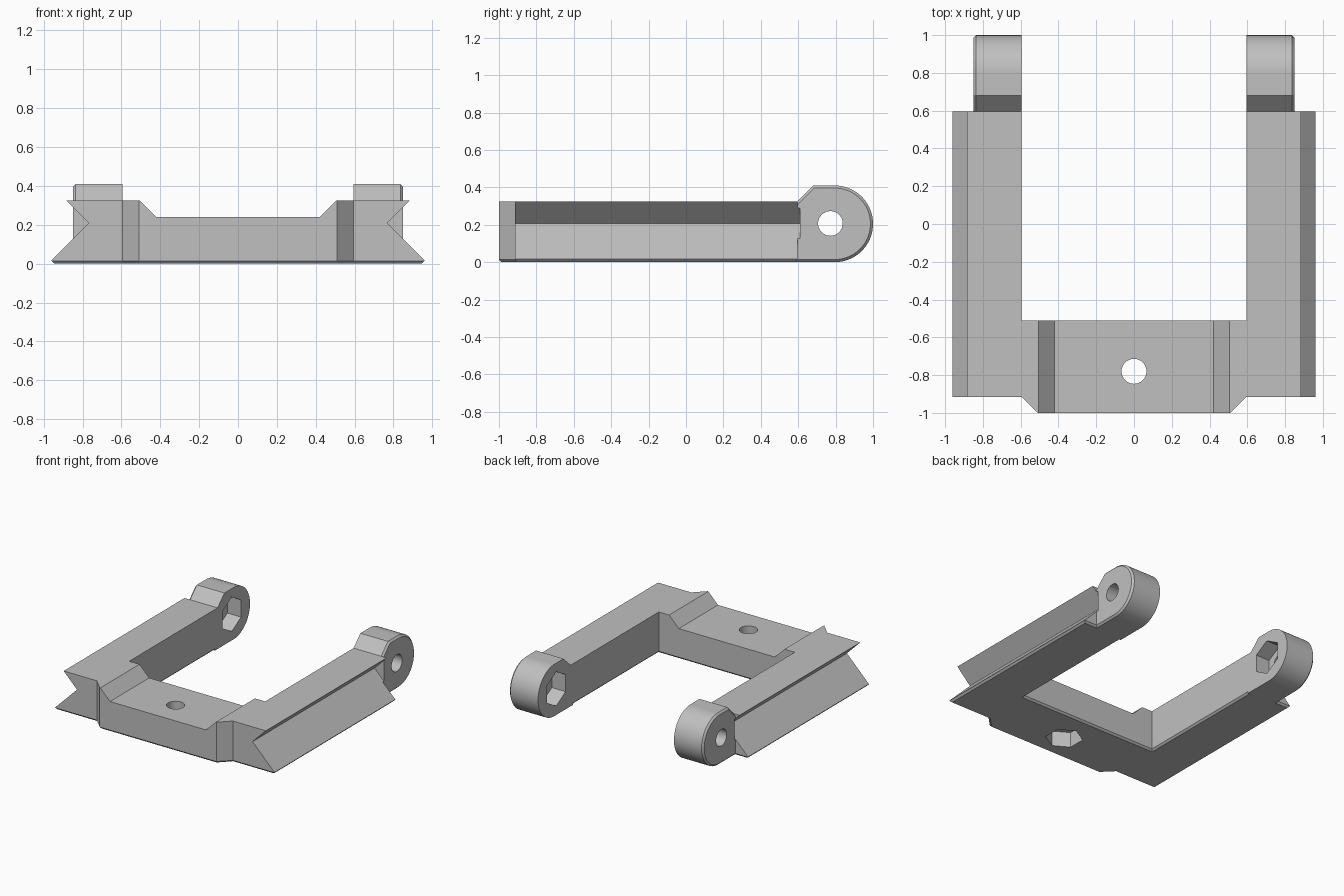
import bpy, bmesh
from math import sin, cos, pi, radians
from mathutils import Vector

old = bpy.data.objects.get("Cube")
if old:
    bpy.data.objects.remove(old)

grey = bpy.data.materials.new("plain_grey")
grey.use_nodes = True
COLOUR = (0.527, 0.527, 0.527, 1)
grey.diffuse_color = COLOUR
grey.node_tree.nodes["Principled BSDF"].inputs["Base Color"].default_value = COLOUR


def place(axis, p, t):
    """Put a profile point in 3D: axis x uses (y, z), y uses (x, z), z uses (x, y)."""
    return {"x": (t, *p), "y": (p[0], t, p[1]), "z": (*p, t)}[axis]


def prism(name, points, axis, lo, hi, bevel_if=None):
    """Extrude a profile along an axis, chamfering the edges that pass the test."""
    bm = bmesh.new()
    face = bm.faces.new([bm.verts.new(place(axis, p, lo)) for p in points])
    extruded = bmesh.ops.extrude_face_region(bm, geom=[face])["geom"]
    move = Vector(place(axis, (0, 0), hi - lo))
    bmesh.ops.translate(bm, vec=move, verts=[v for v in extruded if isinstance(v, bmesh.types.BMVert)])
    bmesh.ops.recalc_face_normals(bm, faces=bm.faces)
    if bevel_if:
        edges = [e for e in bm.edges if all(bevel_if(v.co) for v in e.verts)]
        bmesh.ops.bevel(bm, geom=edges, offset=0.014, offset_type="OFFSET", segments=1, affect="EDGES")
    mesh = bpy.data.meshes.new(name)
    bm.to_mesh(mesh)
    bm.free()
    mesh.materials.append(grey)
    obj = bpy.data.objects.new(name, mesh)
    bpy.context.collection.objects.link(obj)
    return obj


def combine(target, tool, operation):
    """Apply a boolean and drop the tool object."""
    tool.hide_render = True
    mod = target.modifiers.new(tool.name, "BOOLEAN")
    mod.operation, mod.solver, mod.object = operation, "EXACT", tool
    bpy.context.view_layer.objects.active = target
    bpy.ops.object.modifier_apply(modifier=mod.name)
    bpy.data.objects.remove(tool)


def ring(centre, radius, count, start=0.0):
    return [(centre[0] + radius * cos(start + 2 * pi * i / count),
             centre[1] + radius * sin(start + 2 * pi * i / count)) for i in range(count)]


def mirrored(half):
    return half + [(-x, y) for x, y in reversed(half)]


# U-shaped frame with a chamfered underside
outline = mirrored([(0.51, -1), (0.595, -0.915), (0.96, -0.915),
                    (0.96, 0.595), (0.595, 0.595), (0.595, -0.51)])
frame = prism("bracket_frame", outline, "z", 0, 0.325, lambda co: co.z < 0.001)

# Rounded pivot lugs at the arm ends, chamfered on their outer rim
R = 0.205
arc = [(0.795 + R * cos(a), R + R * sin(a)) for a in (-pi / 2 + pi * i / 36 for i in range(37))]
lug_profile = [(0.56, 0)] + arc + [(0.68, 0.41), (0.56, 0.29)]
for side in (-1, 1):
    lug = prism("pivot_lug", lug_profile, "x", side * 0.595, side * 0.85,
                lambda co: abs(co.x) > 0.849)
    combine(frame, lug, "UNION")

# V-grooves along the outer sides
for side in (-1, 1):
    vee = [(0.768, 0.208), (0.981, -0.005), (1.2, -0.005), (1.2, 0.4), (0.96, 0.4)]
    groove = prism("groove_cutter", [(side * x, z) for x, z in vee], "y", -1.1, 0.61)
    combine(frame, groove, "DIFFERENCE")

# Sloped recess on top of the cross bar
recess = prism("recess_cutter", mirrored([(0.42, 0.24), (0.58, 0.4)]), "y", -1.1, -0.4)
combine(frame, recess, "DIFFERENCE")

# Bolt holes and hexagonal nut pockets
bar_bolt, lug_bolt = (0, -0.78), (0.772, 0.207)
cutters = [
    prism("bar_hole", ring(bar_bolt, 0.066, 32), "z", -0.1, 0.5),
    prism("bar_nut_pocket", ring(bar_bolt, 0.135, 6, pi / 2), "z", -0.1, 0.12),
    prism("lug_hole", ring(lug_bolt, 0.066, 32), "x", -1.1, 1.1),
    prism("lug_nut_pocket", ring(lug_bolt, 0.135, 6, pi / 2), "x", -0.715, 0.715),
]
for cutter in cutters:
    combine(frame, cutter, "DIFFERENCE")

# Smooth the round surfaces, keep hard edges
bpy.ops.object.select_all(action="DESELECT")
frame.select_set(True)
bpy.context.view_layer.objects.active = frame
bpy.ops.object.shade_smooth_by_angle(angle=radians(25))
